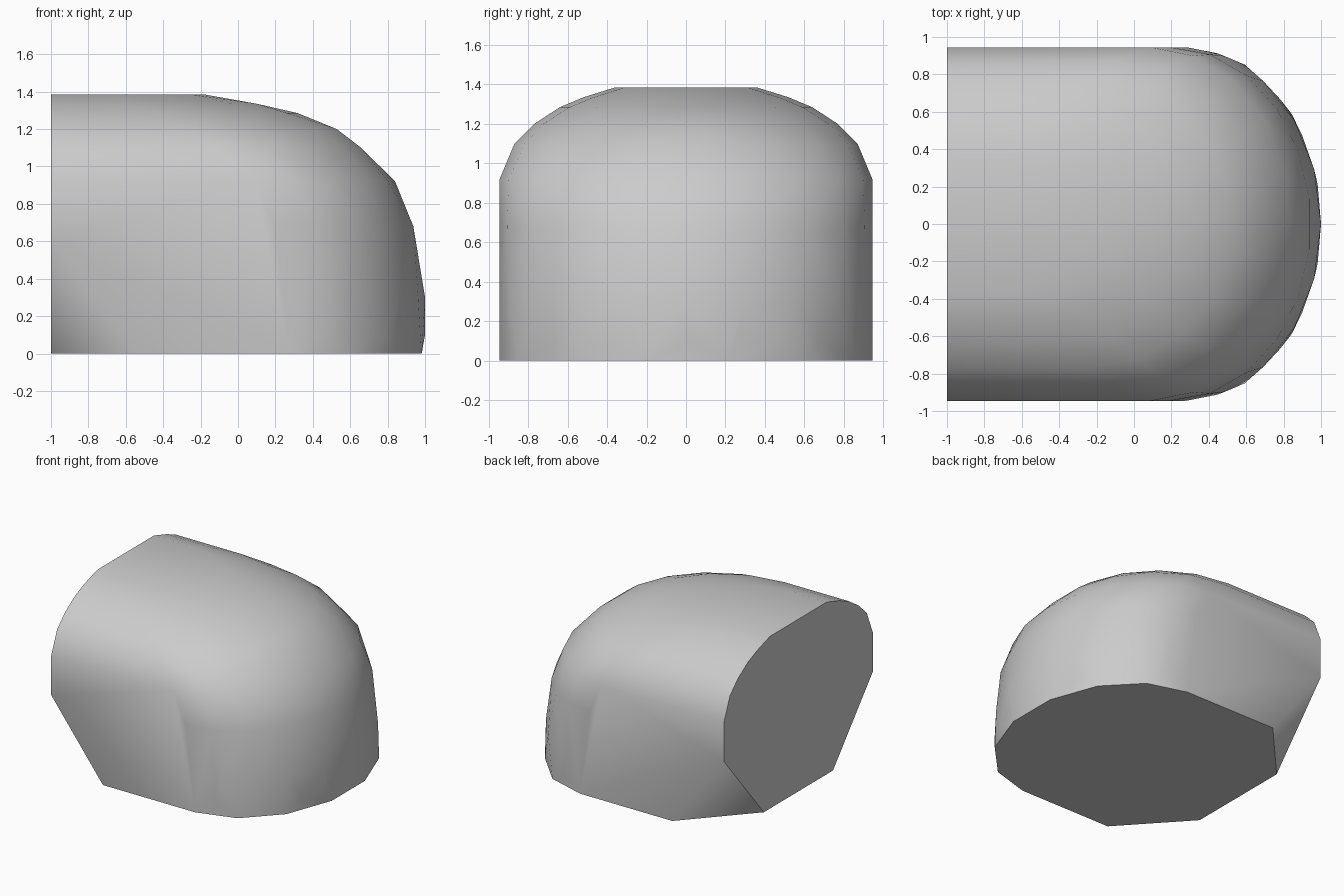
import bpy
import bmesh
from math import sin, cos, pi
from mathutils import Vector

if "Cube" in bpy.data.objects:
    bpy.data.objects.remove(bpy.data.objects["Cube"], do_unlink=True)

stone = bpy.data.materials.new("stone_grey")
stone.use_nodes = True
grey = (0.6, 0.6, 0.6, 1)
stone.diffuse_color = grey
stone.node_tree.nodes["Principled BSDF"].inputs["Base Color"].default_value = grey

# Horizontal layers: height, nose reach, half width, nose length, nose segments
LAYERS = [
    (0.00, 1.00, 0.945, 0.72, 7),
    (0.10, 1.00, 0.945, 0.75, 12),
    (0.30, 1.00, 0.945, 0.75, 10),
    (0.68, 0.945, 0.945, 0.75, 11),
    (0.92, 0.84, 0.945, 0.75, 10),
    (1.10, 0.67, 0.87, 0.78, 9),
    (1.20, 0.54, 0.77, 0.80, 9),
    (1.285, 0.32, 0.64, 0.75, 8),
    (1.335, 0.12, 0.52, 0.70, 7),
    (1.385, -0.18, 0.36, 0.50, 6),
]


def layer_points(z, reach, half, nose, segments):
    """Straight back with an elliptical nose."""
    points = [Vector((-1, side * half, z)) for side in (-1, 1)]
    for i in range(segments + 1):
        a = pi * i / segments - pi / 2
        points.append(Vector((reach - nose + nose * cos(a), half * sin(a), z)))
    return points


def hull(points):
    bm = bmesh.new()
    for p in points:
        bm.verts.new(p)
    bmesh.ops.convex_hull(bm, input=bm.verts[:])
    loose = [v for v in bm.verts if not v.link_faces]
    bmesh.ops.delete(bm, geom=loose, context="VERTS")
    return bm


# Rounded boulder body
bm = hull([p for layer in LAYERS for p in layer_points(*layer)])

# Slice off both lower corners of the cut end
for side in (-1, 1):
    a = Vector((-1, side * 0.945, 0.6))
    b = Vector((-0.54, side * 0.945, 0))
    c = Vector((-1, side * 0.44, 0))
    normal = (b - a).cross(c - a).normalized()
    if normal.x > 0:
        normal.negate()
    bmesh.ops.bisect_plane(bm, geom=bm.verts[:] + bm.edges[:] + bm.faces[:],
                           plane_co=a, plane_no=normal, clear_outer=True)
corners = [v.co.copy() for v in bm.verts]
bm.free()
bm = hull(corners)
bmesh.ops.remove_doubles(bm, verts=bm.verts[:], dist=0.004)
bmesh.ops.dissolve_limit(bm, angle_limit=0.01, verts=bm.verts[:], edges=bm.edges[:])
bmesh.ops.recalc_face_normals(bm, faces=bm.faces[:])
bm.normal_update()


# Smooth skin with crisp borders on the flat end and the base
def is_cut(face):
    return face.normal.x < -0.98 or face.normal.z < -0.98


for face in bm.faces:
    face.smooth = True
for edge in bm.edges:
    edge.smooth = not any(is_cut(f) for f in edge.link_faces)

mesh = bpy.data.meshes.new("boulder")
bm.to_mesh(mesh)
bm.free()
mesh.materials.append(stone)
boulder = bpy.data.objects.new("boulder", mesh)
bpy.context.collection.objects.link(boulder)
